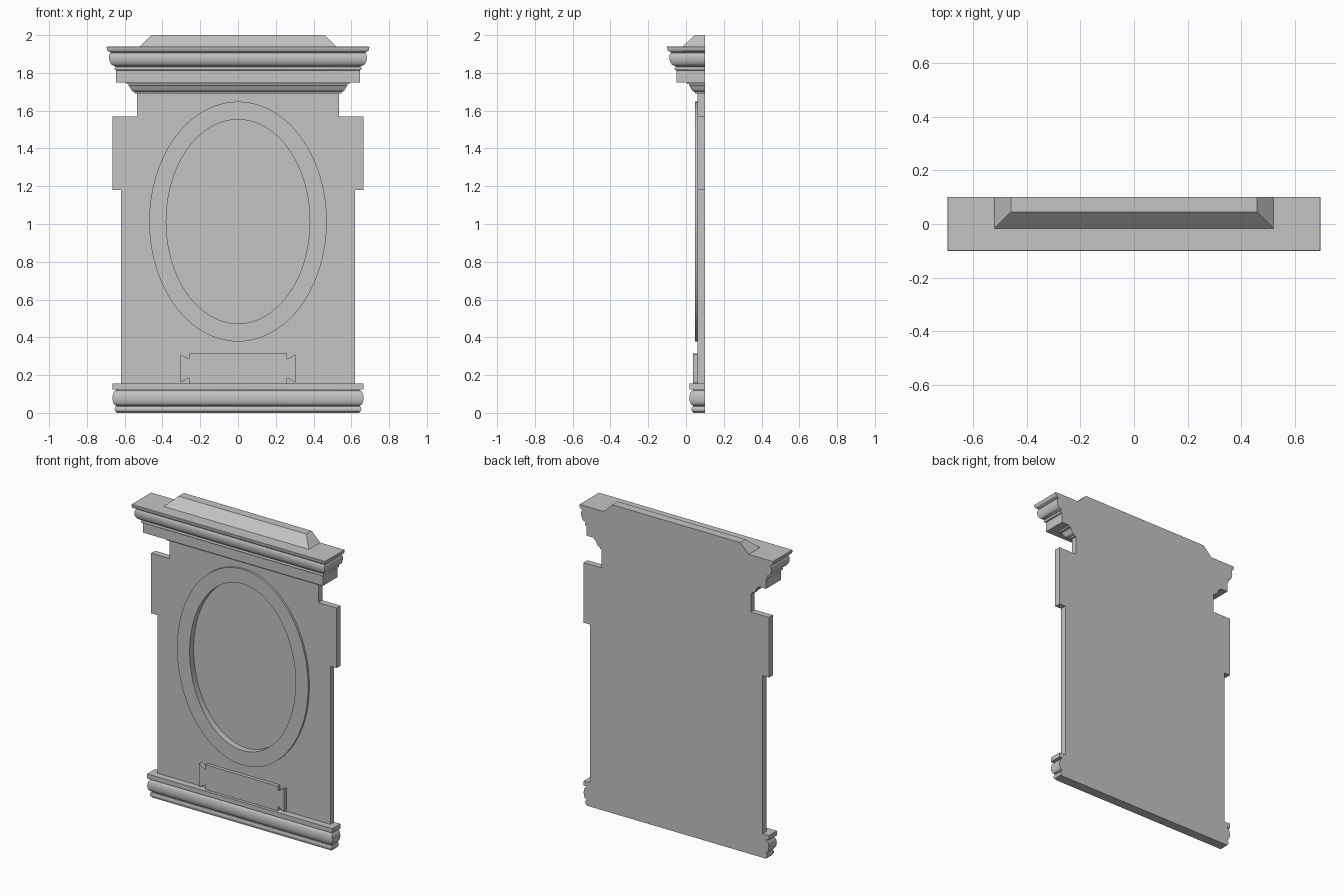
import bpy, bmesh
from math import sin, cos, pi

cube = bpy.data.objects.get("Cube")
if cube:
    bpy.data.objects.remove(cube, do_unlink=True)

stone = bpy.data.materials.new("grey stone")
stone.use_nodes = True
COLOUR = (0.55, 0.55, 0.55, 1)
stone.diffuse_color = COLOUR
stone.node_tree.nodes["Principled BSDF"].inputs["Base Color"].default_value = COLOUR

BACK, FRONT = 0.10, 0.06      # back and front planes of the slab
OVAL_Z = 1.013


def skin(name, rings, closed=False):
    """Bridge equal rings of points; cap the ends unless closed into a loop."""
    bm = bmesh.new()
    loops = [[bm.verts.new(p) for p in ring] for ring in rings]
    n = len(loops[0])
    pairs = list(zip(loops, loops[1:]))
    if closed:
        pairs.append((loops[-1], loops[0]))
    else:
        bm.faces.new(loops[0])
        bm.faces.new(loops[-1])
    for a, b in pairs:
        for i in range(n):
            j = (i + 1) % n
            bm.faces.new((a[i], a[j], b[j], b[i]))
    bmesh.ops.recalc_face_normals(bm, faces=bm.faces)
    mesh = bpy.data.meshes.new(name)
    bm.to_mesh(mesh)
    bm.free()
    mesh.materials.append(stone)
    obj = bpy.data.objects.new(name, mesh)
    bpy.context.collection.objects.link(obj)
    return obj


def smooth(obj):
    bpy.ops.object.select_all(action="DESELECT")
    obj.select_set(True)
    bpy.context.view_layer.objects.active = obj
    bpy.ops.object.shade_smooth_by_angle()


def prism(name, half, y0, y1):
    """Extrude a right-hand outline, mirrored across x = 0, along y."""
    outline = half + [(-x, z) for x, z in reversed(half)]
    return skin(name, [[(x, y, z) for x, z in outline] for y in (y0, y1)])


def moulding(name, half_width, profile):
    """Stack of rectangles: a profile of (projection, z) mitred round the ends."""
    rings = []
    for d, z in profile:
        w, y = half_width + d, FRONT - d
        rings.append([(-w, y, z), (w, y, z), (w, BACK, z), (-w, BACK, z)])
    return skin(name, rings)


def bulge(a, b, depth, n=10):
    """Rounded run of profile points from a to b, swelling outwards by depth."""
    return [(a[0] + (b[0] - a[0]) * i / n + depth * sin(pi * i / n),
             a[1] + (b[1] - a[1]) * (1 - cos(pi * i / n)) / 2) for i in range(n + 1)]


def oval(rx, rz, y, n=96):
    return [(rx * cos(2 * pi * i / n), y, OVAL_Z + rz * sin(2 * pi * i / n))
            for i in range(n)]


# Stepped back slab with a shallow oval recess
slab = prism("back_slab", [(0.62, 0.155), (0.62, 1.18), (0.665, 1.18),
                           (0.665, 1.57), (0.535, 1.57), (0.535, 1.69)], FRONT, BACK)
cutter = skin("recess_cutter", [oval(0.38, 0.54, 0.0), oval(0.38, 0.54, 0.088)])
cutter.hide_render = True
cutter.hide_viewport = True
cut = slab.modifiers.new("recess", "BOOLEAN")
cut.operation = "DIFFERENCE"
cut.solver = "EXACT"
cut.object = cutter
bpy.context.view_layer.update()
cut_mesh = bpy.data.meshes.new_from_object(
    slab.evaluated_get(bpy.context.evaluated_depsgraph_get()))
slab.modifiers.clear()
slab.data = cut_mesh
bpy.data.objects.remove(cutter, do_unlink=True)
smooth(slab)

# Raised oval frame round the recess
smooth(skin("oval_frame", [oval(0.47, 0.635, FRONT), oval(0.47, 0.635, 0.047),
                           oval(0.38, 0.54, 0.047), oval(0.38, 0.54, FRONT)], closed=True))

# Blank name plate with flared ears
prism("name_plate", [(0.26, 0.155), (0.26, 0.185), (0.305, 0.16),
                     (0.305, 0.31), (0.26, 0.285), (0.26, 0.315)], 0.037, FRONT)

# Base moulding: bead, torus and top fillet
smooth(moulding("base_moulding", 0.622,
                [(0.022, 0)] + bulge((0.022, 0.005), (0.022, 0.035), 0.009, 6)
                + bulge((0.024, 0.04), (0.024, 0.118), 0.018)
                + [(0.022, 0.125), (0.042, 0.125), (0.042, 0.155)]))

# Cornice: small cove, flat frieze, bead, torus and top lip
smooth(moulding("cornice", 0.535,
                [(0, 1.69), (0.012, 1.69), (0.012, 1.70)]
                + bulge((0.016, 1.70), (0.044, 1.735), 0.004, 6)
                + [(0.044, 1.74), (0.055, 1.74), (0.055, 1.75), (0.11, 1.75), (0.11, 1.812)]
                + bulge((0.112, 1.814), (0.112, 1.832), 0.008, 6)
                + bulge((0.122, 1.838), (0.136, 1.908), 0.018)
                + [(0.145, 1.912)] + bulge((0.152, 1.915), (0.16, 1.938), 0.003, 6)
                + [(0.158, 1.94)]))

# Sloped cap on top
moulding("top_cap", 0.444, [(0.076, 1.94), (0.015, 2.0)])
